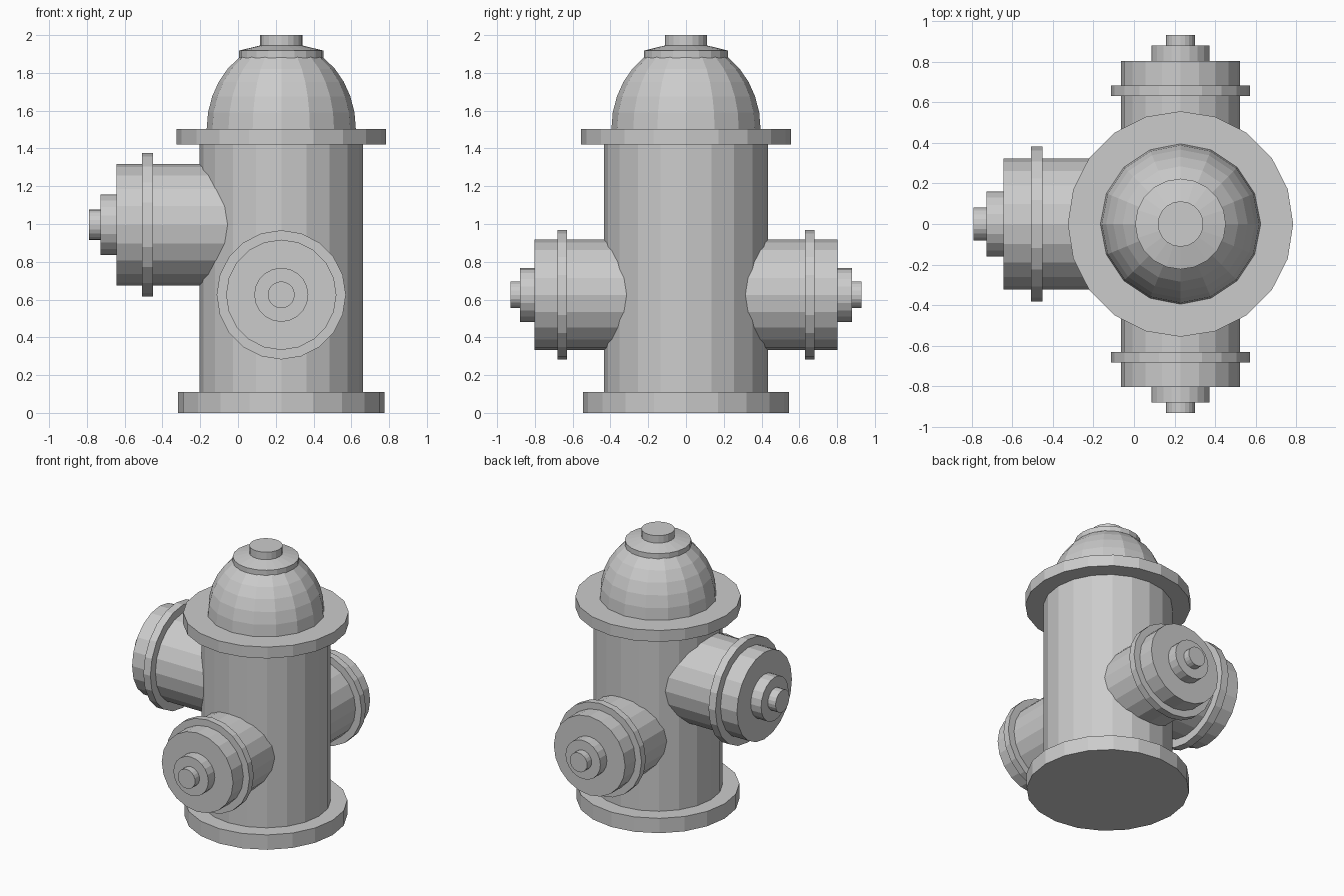
import bpy, bmesh
from math import sin, cos, pi, radians
from mathutils import Matrix

if "Cube" in bpy.data.objects:
    bpy.data.objects.remove(bpy.data.objects["Cube"])

CX = 0.229  # x of the barrel axis


def lathe(name, profile, matrix, sides=20):
    """Closed flat-shaded solid from (radius, height) pairs turned about local z."""
    bm = bmesh.new()
    rings = [[bm.verts.new((r * cos(2 * pi * i / sides), r * sin(2 * pi * i / sides), h))
              for i in range(sides)] for r, h in profile]
    for a, b in zip(rings, rings[1:]):
        for i in range(sides):
            j = (i + 1) % sides
            bm.faces.new((a[i], a[j], b[j], b[i]))
    bm.faces.new(rings[0][::-1])
    bm.faces.new(rings[-1])
    bm.transform(matrix)
    mesh = bpy.data.meshes.new(name)
    bm.to_mesh(mesh)
    bm.free()
    obj = bpy.data.objects.new(name, mesh)
    bpy.context.collection.objects.link(obj)
    return obj


def outlet(name, matrix, start, flange, ends, radii):
    """Stepped nozzle: pipe with raised band, cap boss and nut."""
    pipe, band, boss, nut = radii
    f0, f1 = flange
    e0, e1, e2 = ends
    lathe(name, [(pipe, start), (pipe, f0), (band, f0), (band, f1), (pipe, f1), (pipe, e0),
                 (boss, e0), (boss, e1), (nut, e1), (nut, e2)], matrix)


# Base, barrel and top flange
axis = Matrix.Translation((CX, 0, 0))
lathe("barrel", [(0.546, 0), (0.546, 0.11), (0.434, 0.11), (0.434, 1.42),
                 (0.555, 1.42), (0.555, 1.504), (0.38, 1.504)], axis)

# Domed bonnet
dome = [(0.395 * cos(radians(a)), 1.502 + 0.46 * sin(radians(a))) for a in (0, 11, 22, 33, 44, 56)]
lathe("bonnet", dome, axis, 16)

# Collar and operating nut
lathe("bonnet_collar", [(0.223, 1.88), (0.223, 1.918), (0.112, 1.945), (0.112, 2.0)], axis)

# Side outlets, front and back
for name, angle in (("front_outlet", 90), ("back_outlet", -90)):
    m = Matrix.Translation((CX, 0, 0.625)) @ Matrix.Rotation(radians(angle), 4, 'X')
    outlet(name, m, 0.25, (0.631, 0.681), (0.802, 0.878, 0.93), (0.292, 0.342, 0.143, 0.071))

# Large pumper outlet on the left
m = Matrix.Translation((CX, 0, 0.996)) @ Matrix.Rotation(radians(-90), 4, 'Y')
outlet("pumper_outlet", m, 0.22, (CX + 0.451, CX + 0.508),
       (CX + 0.642, CX + 0.727, CX + 0.79), (0.322, 0.381, 0.16, 0.081))
